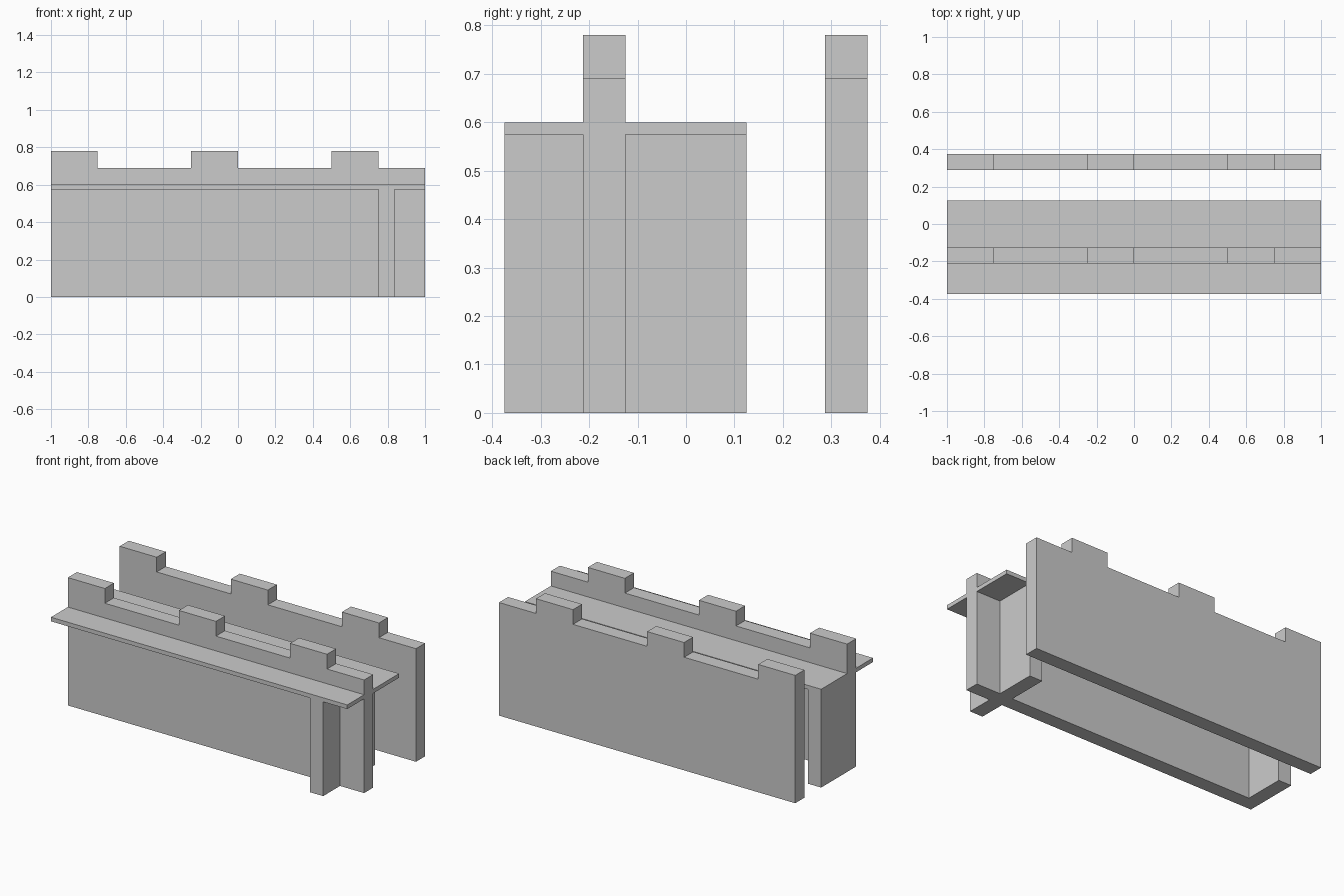
import bpy, bmesh

if "Cube" in bpy.data.objects:
    bpy.data.objects.remove(bpy.data.objects["Cube"])

T = 0.0875          # wall thickness
LOW, HIGH = 0.69, 0.78
FRONT, INNER = -0.2125, -0.125   # faces of the front wall
SLAB_Z = 0.575


def finish(name, bm):
    bmesh.ops.recalc_face_normals(bm, faces=bm.faces)
    me = bpy.data.meshes.new(name)
    bm.to_mesh(me)
    bm.free()
    ob = bpy.data.objects.new(name, me)
    bpy.context.collection.objects.link(ob)
    return ob


def box(name, x, y, z):
    bm = bmesh.new()
    bmesh.ops.create_cube(bm, size=1)
    for v in bm.verts:
        v.co = [lo + (c + 0.5) * (hi - lo) for c, (lo, hi) in zip(v.co, (x, y, z))]
    return finish(name, bm)


def battlement(name, y0):
    # Stepped outline: three merlons on a low parapet, extruded through the wall
    pts = [(1, 0), (-1, 0)]
    for a in (-1, -0.25, 0.5):
        if a > -1:
            pts.append((a, LOW))
        pts += [(a, HIGH), (a + 0.25, HIGH), (a + 0.25, LOW)]
    pts.append((1, LOW))
    bm = bmesh.new()
    face = bm.faces.new([bm.verts.new((x, y0, z)) for x, z in pts])
    ext = bmesh.ops.extrude_face_region(bm, geom=[face], use_keep_orig=True)
    verts = [g for g in ext["geom"] if isinstance(g, bmesh.types.BMVert)]
    bmesh.ops.translate(bm, verts=verts, vec=(0, T, 0))
    return finish(name, bm)


# Two crenellated walls
battlement("front_wall", FRONT)
battlement("back_wall", 0.2875)

# Walkway slab, on both sides of the front wall
box("outer_ledge", (-1, 1), (-0.375, FRONT), (SLAB_Z, 0.6))
box("inner_walkway", (-1, 1), (INNER, 0.125), (SLAB_Z, 0.6))

# Cross walls supporting the walkway
box("left_cross_wall", (-1, -1 + T), (INNER, 0.125), (0, SLAB_Z))
box("right_cross_wall", (0.75, 0.75 + T), (INNER, 0.125), (0, SLAB_Z))
box("right_buttress", (0.75, 0.75 + T), (-0.375, FRONT), (0, SLAB_Z))
